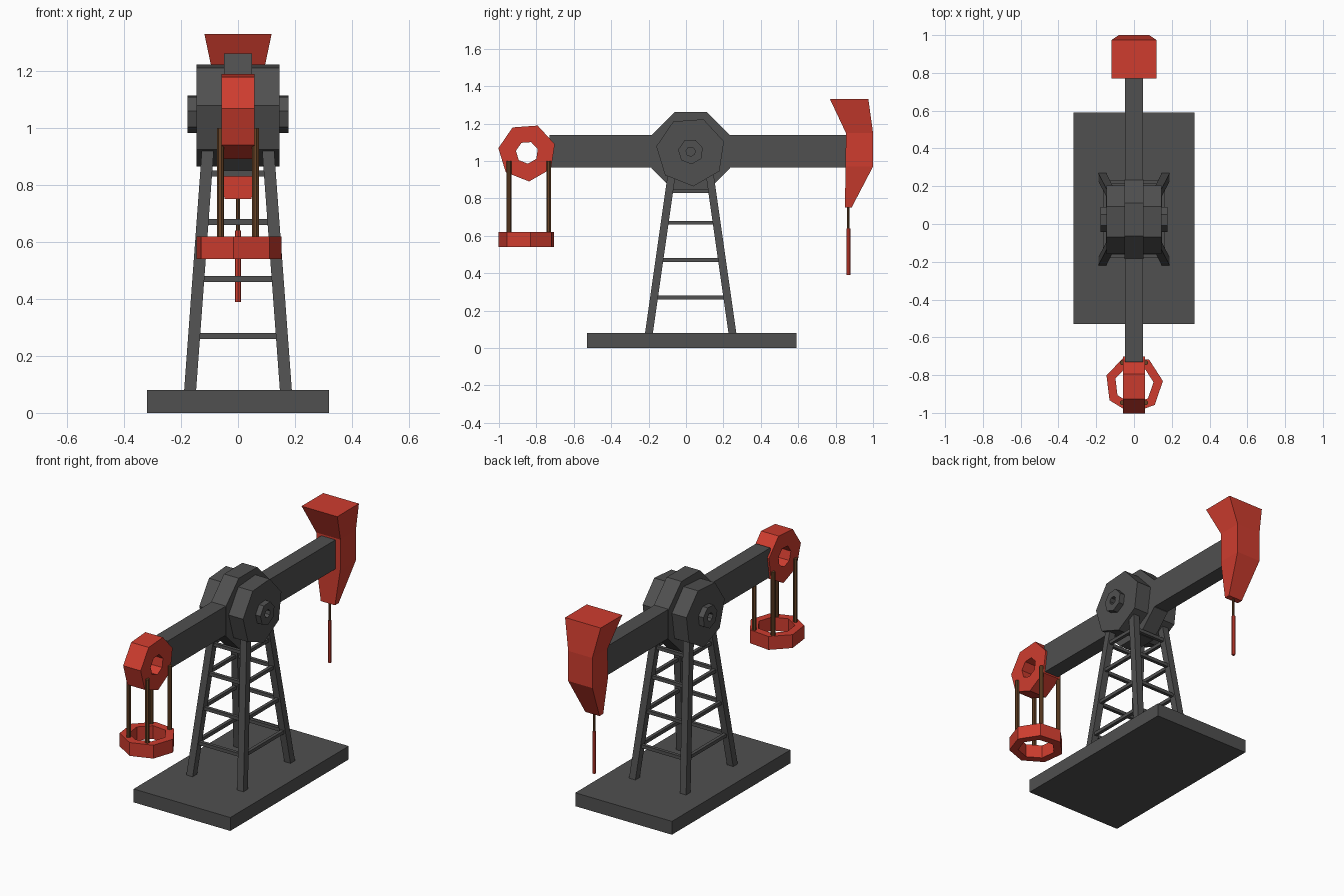
import bpy, bmesh
from math import cos, sin, radians, tau

cube = bpy.data.objects.get("Cube")
if cube:
    bpy.data.objects.remove(cube, do_unlink=True)


def material(name, rgb):
    m = bpy.data.materials.new(name)
    m.use_nodes = True
    colour = (*rgb, 1)
    m.diffuse_color = colour
    m.node_tree.nodes["Principled BSDF"].inputs["Base Color"].default_value = colour
    return m


GREY = material("dark grey steel", (0.08, 0.08, 0.08))
RED = material("red paint", (0.62, 0.046, 0.028))
BROWN = material("brown rod", (0.14, 0.058, 0.02))


def loft(name, loops, mat, wrap=False):
    """Skin a row of equal-length point loops; cap the ends or wrap them round."""
    bm = bmesh.new()
    rows = [[bm.verts.new(p) for p in loop] for loop in loops]
    n = len(rows[0])
    pairs = list(zip(rows, rows[1:]))
    if wrap:
        pairs.append((rows[-1], rows[0]))
    else:
        bm.faces.new(rows[0])
        bm.faces.new(rows[-1])
    for a, b in pairs:
        for i in range(n):
            j = (i + 1) % n
            bm.faces.new((a[i], a[j], b[j], b[i]))
    bmesh.ops.recalc_face_normals(bm, faces=bm.faces)
    mesh = bpy.data.meshes.new(name)
    bm.to_mesh(mesh)
    bm.free()
    mesh.materials.append(mat)
    obj = bpy.data.objects.new(name, mesh)
    bpy.context.collection.objects.link(obj)
    return obj


def polygon(axis, centre, at, radius, sides, turn):
    """Regular polygon across the x or z axis, at one position along it."""
    loop = []
    for k in range(sides):
        a = radians(turn) + tau * k / sides
        u, v = centre[0] + radius * cos(a), centre[1] + radius * sin(a)
        loop.append((at, u, v) if axis == "x" else (u, v, at))
    return loop


def prism(name, axis, centre, lo, hi, radius, mat, sides=7, turn=17, hole=0):
    ring = lambda at, r: polygon(axis, centre, at, r, sides, turn)
    loops = [ring(lo, radius), ring(hi, radius)]
    if hole:
        loops += [ring(hi, hole), ring(lo, hole)]
    return loft(name, loops, mat, wrap=bool(hole))


def rect(x0, x1, y0, y1, z):
    return [(x0, y0, z), (x1, y0, z), (x1, y1, z), (x0, y1, z)]


def box(name, x0, x1, y0, y1, z0, z1, mat):
    return loft(name, [rect(x0, x1, y0, y1, z) for z in (z0, z1)], mat)


SIDES = ((1, "left"), (-1, "right"))
ENDS = ((-1, "front"), (1, "back"))
MID = 0.025          # tower centre in y
PIVOT = (MID, 1.05)  # pivot centre in y, z

# Base slab and walking beam
box("base_slab", -0.32, 0.32, -0.53, 0.59, 0, 0.08, GREY)
box("walking_beam", -0.047, 0.047, -0.73, 0.86, 0.966, 1.14, GREY)


# Tower: four leaning legs with rungs on every side
def leg_offset(z):
    t = (z - 0.08) / 0.84
    return 0.168 - 0.062 * t, 0.223 - 0.12 * t


for sx, side in SIDES:
    for sy, end in ENDS:
        loops = []
        for z in (0.07, 0.94):
            dx, dy = leg_offset(z)
            x, y = sx * dx, MID + sy * dy
            loops.append(rect(x - 0.021, x + 0.021, y - 0.021, y + 0.021, z))
        loft(f"{end}_{side}_leg", loops, GREY)

R = 0.01
for i, z in enumerate((0.27, 0.47, 0.67, 0.84), 1):
    dx, dy = leg_offset(z)
    for sx, side in SIDES:
        x = sx * dx
        box(f"{side}_rung_{i}", x - R, x + R, MID - dy, MID + dy, z - R, z + R, GREY)
    for sy, end in ENDS:
        y = MID + sy * dy
        box(f"{end}_rung_{i}", -dx, dx, y - R, y + R, z - R, z + R, GREY)

# Pivot: central octagon, side discs and hollow bosses
prism("pivot_hub", "x", PIVOT, -0.049, 0.049, 0.228, GREY, sides=8, turn=22.5)
for sx, side in SIDES:
    prism(f"{side}_pivot_disc", "x", PIVOT, sx * 0.045, sx * 0.145, 0.186, GREY)
    prism(f"{side}_pivot_boss", "x", PIVOT, sx * 0.14, sx * 0.178, 0.068, GREY, hole=0.025)

# Front: beam-end ring, hanging ring and its four rods
RING_Y = -0.85
prism("beam_end_ring", "x", (RING_Y, 1.045), -0.058, 0.058, 0.155, RED, hole=0.06)
prism("hanging_ring", "z", (0, RING_Y), 0.54, 0.62, 0.154, RED, turn=7, hole=0.104)
for sx, side in SIDES:
    for sy, end in ENDS:
        spot = (sx * 0.062, RING_Y + 0.01 + sy * 0.106)
        prism(f"{end}_{side}_hanger_rod", "z", spot, 0.58, 1.0, 0.013, BROWN, sides=8)

# Back: flared head, narrow at the foot and wide at the crown
head = [(0.75, 0.047, 0.85, 0.885), (0.97, 0.08, 0.853, 1.0),
        (1.15, 0.08, 0.855, 1.0), (1.33, 0.118, 0.77, 0.975)]
loft("beam_head", [rect(-w, w, y0, y1, z) for z, w, y0, y1 in head], RED)

# Pump rod below the head
prism("pump_cable", "z", (0, 0.868), 0.62, 0.76, 0.007, BROWN, sides=8)
prism("pump_rod", "z", (0, 0.868), 0.39, 0.64, 0.011, RED, sides=7)
